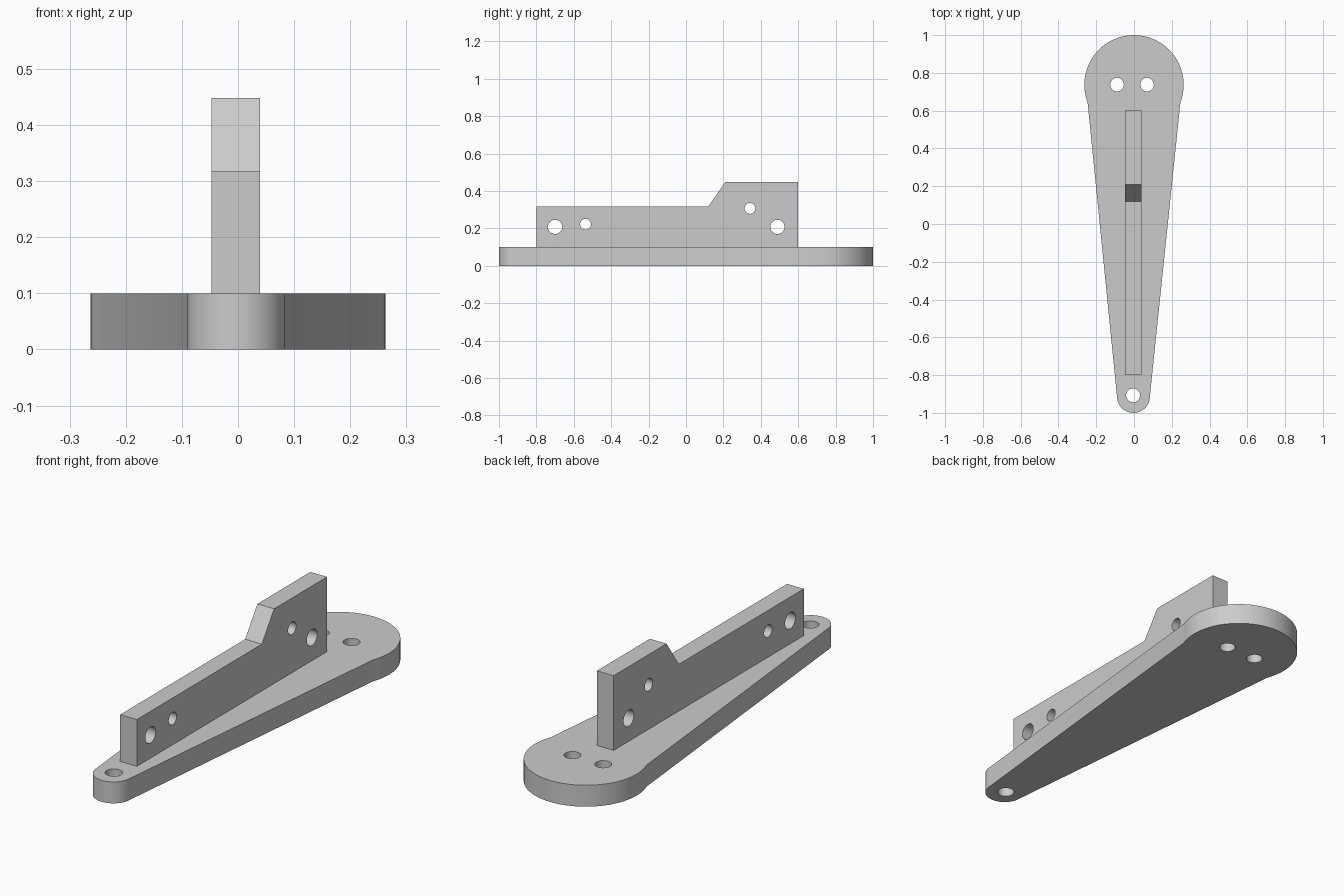
import bpy, bmesh
from math import radians, cos, sin, pi
from mathutils import Matrix, Vector

cube = bpy.data.objects.get("Cube")
if cube:
    bpy.data.objects.remove(cube)

grey = bpy.data.materials.new("plain grey")
grey.use_nodes = True
grey.diffuse_color = (0.6, 0.6, 0.6, 1)
grey.node_tree.nodes["Principled BSDF"].inputs["Base Color"].default_value = (0.6, 0.6, 0.6, 1)


def arc(cx, cy, r, start, end, steps):
    """Points along an arc, angles in degrees, both ends included."""
    angles = [radians(start + (end - start) * i / steps) for i in range(steps + 1)]
    return [(cx + r * cos(a), cy + r * sin(a)) for a in angles]


def hole(cx, cy, r):
    return arc(cx, cy, r, 0, 360, 32)[:-1]


def plate(name, outline, holes, thickness, matrix):
    """Fill an outline pierced by holes and extrude it into a solid plate."""
    bm = bmesh.new()
    for loop in [outline] + holes:
        verts = [bm.verts.new((u, v, 0)) for u, v in loop]
        for a, b in zip(verts, verts[1:] + verts[:1]):
            bm.edges.new((a, b))
    bmesh.ops.triangle_fill(bm, edges=bm.edges[:], use_beauty=True, normal=Vector((0, 0, 1)))
    result = bmesh.ops.extrude_face_region(bm, geom=bm.faces[:], use_keep_orig=True)
    top = [g for g in result["geom"] if isinstance(g, bmesh.types.BMVert)]
    bmesh.ops.translate(bm, verts=top, vec=(0, 0, thickness))
    bmesh.ops.recalc_face_normals(bm, faces=bm.faces[:])
    bm.transform(matrix)
    mesh = bpy.data.meshes.new(name)
    bm.to_mesh(mesh)
    bm.free()
    mesh.materials.append(grey)
    obj = bpy.data.objects.new(name, mesh)
    bpy.context.collection.objects.link(obj)
    bpy.ops.object.select_all(action="DESELECT")
    obj.select_set(True)
    bpy.context.view_layer.objects.active = obj
    bpy.ops.object.shade_smooth_by_angle(angle=radians(25))
    return obj


# Tapered base: wide round back end, straight sides, narrow round front end
base_outline = arc(0, 0.737, 0.263, -21, 201, 40) + arc(-0.003, -0.913, 0.087, 180, 360, 32)
base_holes = [hole(-0.09, 0.738, 0.036), hole(0.069, 0.738, 0.036), hole(-0.005, -0.907, 0.037)]
plate("base_plate", base_outline, base_holes, 0.1, Matrix.Identity(4))

# Upright rib with a raised, sloped step at the back, drawn in the y-z plane
rib_outline = [(-0.8, 0.1), (0.6, 0.1), (0.6, 0.448), (0.21, 0.448), (0.12, 0.318), (-0.8, 0.318)]
rib_holes = [hole(-0.7, 0.208, 0.038), hole(-0.537, 0.222, 0.029),
             hole(0.342, 0.307, 0.029), hole(0.489, 0.208, 0.038)]
upright = Matrix(((0, 0, 1, -0.047), (1, 0, 0, 0), (0, 1, 0, 0), (0, 0, 0, 1)))
plate("upright_rib", rib_outline, rib_holes, 0.086, upright)
